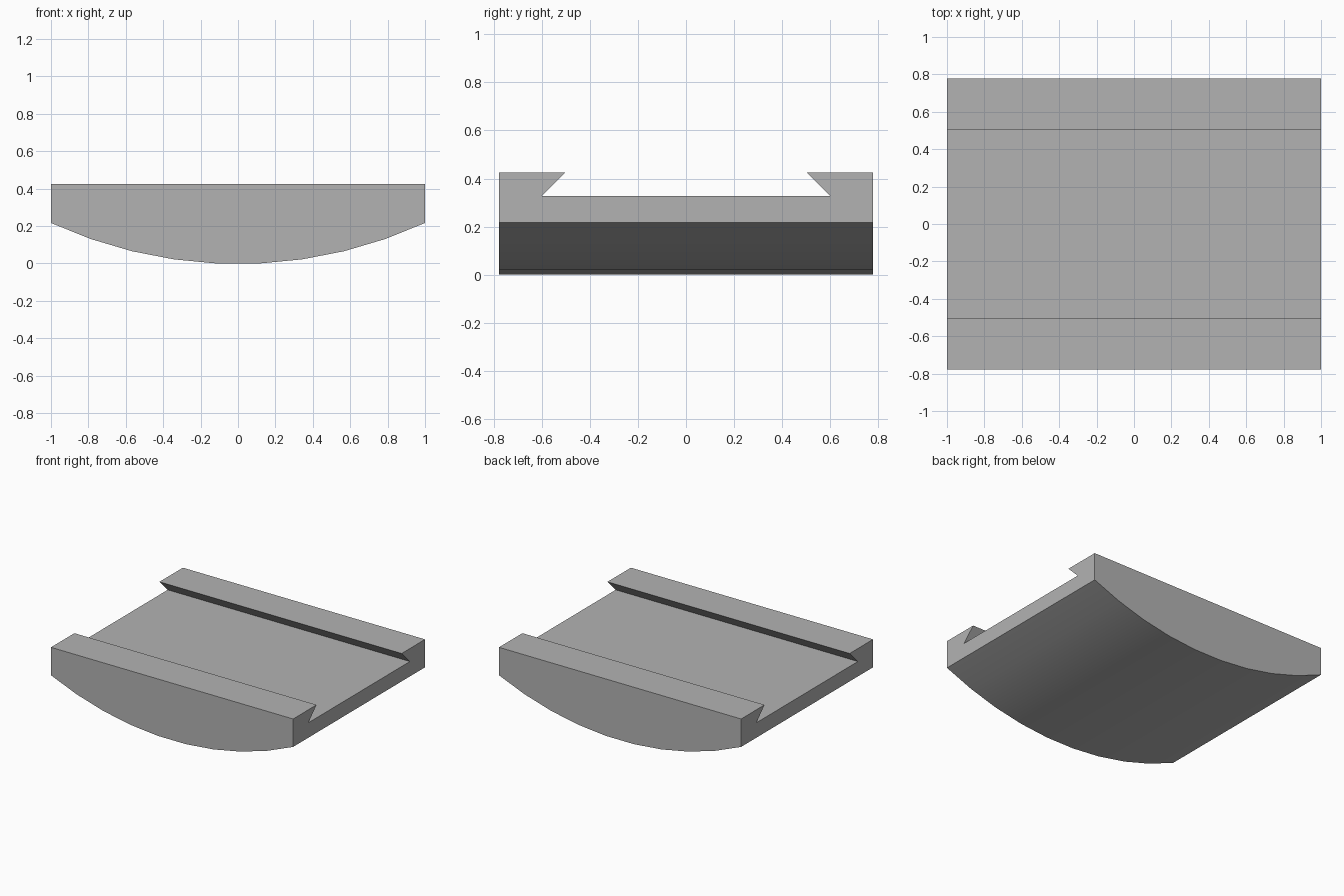
import bpy
import bmesh
import math

if "Cube" in bpy.data.objects:
    bpy.data.objects.remove(bpy.data.objects["Cube"], do_unlink=True)

HALF_X, HALF_Y, TOP = 1.0, 0.778, 0.425
RADIUS, SEGMENTS = 2.39, 9
FLOOR, LIP, UNDERCUT = 0.328, 0.502, 0.599

grey = bpy.data.materials.new("light_grey")
grey.use_nodes = True
colour = (0.45, 0.45, 0.45, 1)
grey.diffuse_color = colour
grey.node_tree.nodes["Principled BSDF"].inputs["Base Color"].default_value = colour


def extrude_profile(name, points, direction):
    """Make a solid by extruding a closed profile along a direction."""
    bm = bmesh.new()
    face = bm.faces.new([bm.verts.new(p) for p in points])
    result = bmesh.ops.extrude_face_region(bm, geom=[face])
    moved = [v for v in result["geom"] if isinstance(v, bmesh.types.BMVert)]
    bmesh.ops.translate(bm, verts=moved, vec=direction)
    bmesh.ops.recalc_face_normals(bm, faces=bm.faces)
    mesh = bpy.data.meshes.new(name)
    bm.to_mesh(mesh)
    bm.free()
    mesh.materials.append(grey)
    obj = bpy.data.objects.new(name, mesh)
    bpy.context.collection.objects.link(obj)
    return obj


# Block with a curved underside
half_angle = math.asin(HALF_X / RADIUS)
centre_z = RADIUS * math.cos(half_angle / SEGMENTS)
profile = [(HALF_X, -HALF_Y, TOP), (-HALF_X, -HALF_Y, TOP)]
for i in range(SEGMENTS + 1):
    a = half_angle * (2 * i / SEGMENTS - 1)
    profile.append((RADIUS * math.sin(a), -HALF_Y, centre_z - RADIUS * math.cos(a)))
block = extrude_profile("curved_block", profile, (0, 2 * HALF_Y, 0))

# Dovetail channel along the top, its sloped walls carried past the top face
over = 0.1
lip_over = LIP - over * (UNDERCUT - LIP) / (TOP - FLOOR)
start = -HALF_X - over
channel = [(start, -UNDERCUT, FLOOR), (start, UNDERCUT, FLOOR),
           (start, lip_over, TOP + over), (start, -lip_over, TOP + over)]
cutter = extrude_profile("channel_cutter", channel, (2 * (HALF_X + over), 0, 0))

cut = block.modifiers.new("channel", "BOOLEAN")
cut.operation = "DIFFERENCE"
cut.solver = "EXACT"
cut.object = cutter

bpy.ops.object.select_all(action="DESELECT")
block.select_set(True)
bpy.context.view_layer.objects.active = block
bpy.ops.object.modifier_apply(modifier=cut.name)
bpy.data.objects.remove(cutter, do_unlink=True)

# Smooth underside, crisp edges elsewhere
bpy.ops.object.shade_smooth_by_angle(angle=math.radians(30))
